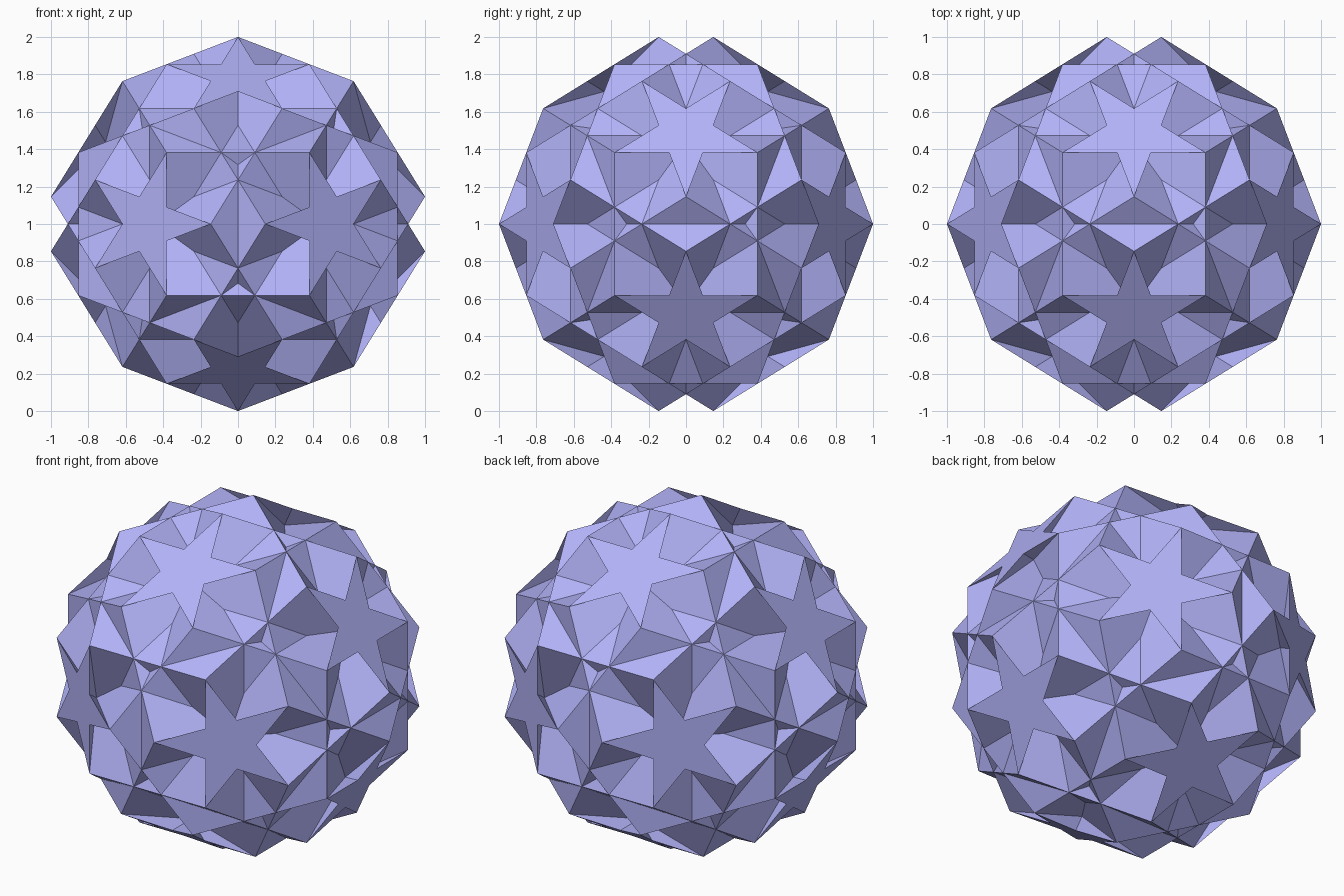
import bpy, bmesh, math
from itertools import product
from mathutils import Vector

if "Cube" in bpy.data.objects:
    bpy.data.objects.remove(bpy.data.objects["Cube"])

G = (1 + 5 ** 0.5) / 2          # golden ratio


def orbit(*seeds):
    """All sign changes and cyclic shifts of the seed points."""
    found = {}
    for seed in seeds:
        for signs in product((1, -1), repeat=3):
            p = [a * s for a, s in zip(seed, signs)]
            for k in range(3):
                q = Vector(p[k:] + p[:k])
                found[tuple(round(c, 4) + 0.0 for c in q)] = q
    return list(found.values())


# 60 corners, 12 five-fold axes, 20 three-fold axes
corners = orbit((0, G ** -4, 1),
                (G ** -2, G ** -2, 5 ** 0.5 * G ** -2),
                (1 / G, G ** -3, 2 * G ** -2))
five_fold = [v.normalized() for v in orbit((G, 0, 1))]
three_fold = [v.normalized() for v in orbit((1, 1, 1), (1 / G, 0, G))]


def ring(axis, dist):
    """Corners lying in one face plane, in order around the axis."""
    pts = [c for c in corners if abs(c.dot(axis) - dist) < 0.002]
    u = (pts[0] - axis * dist).normalized()
    w = axis.cross(u)
    return sorted(pts, key=lambda p: math.atan2(p.dot(w), p.dot(u)))


def star_ring(axis, dist):
    """Five-pointed star outline: tips alternating with notches."""
    tips = ring(axis, dist)
    centre = axis * dist
    outline = []
    for i, tip in enumerate(tips):
        opposite = tips[(i + 3) % 5]
        outline += [tip, centre - (opposite - centre) * G ** -2]
    return outline


mat = bpy.data.materials.new("lavender")
mat.diffuse_color = (0.45, 0.45, 0.95, 1)
mat.use_nodes = True
mat.node_tree.nodes["Principled BSDF"].inputs["Base Color"].default_value = mat.diffuse_color


def build(name, outlines):
    bm = bmesh.new()
    for outline in outlines:
        bm.faces.new([bm.verts.new(p + Vector((0, 0, 1))) for p in outline])
    bmesh.ops.remove_doubles(bm, verts=bm.verts, dist=1e-4)
    mesh = bpy.data.meshes.new(name)
    bm.to_mesh(mesh)
    bm.free()
    mesh.materials.append(mat)
    bpy.context.collection.objects.link(bpy.data.objects.new(name, mesh))


# Plane distances from the centre
axis = Vector((G, 0, 1)).normalized()
star_dist = Vector((1, 0, G ** -4)).dot(axis)
pent_dist = Vector((1, 0, -G ** -4)).dot(axis)
hex_dist = (1 + G ** -4) / 3 ** 0.5

# Interpenetrating faces
build("star_faces", [star_ring(a, star_dist) for a in five_fold])
build("pentagon_faces", [ring(a, pent_dist) for a in five_fold])
build("hexagon_faces", [ring(a, hex_dist) for a in three_fold])
